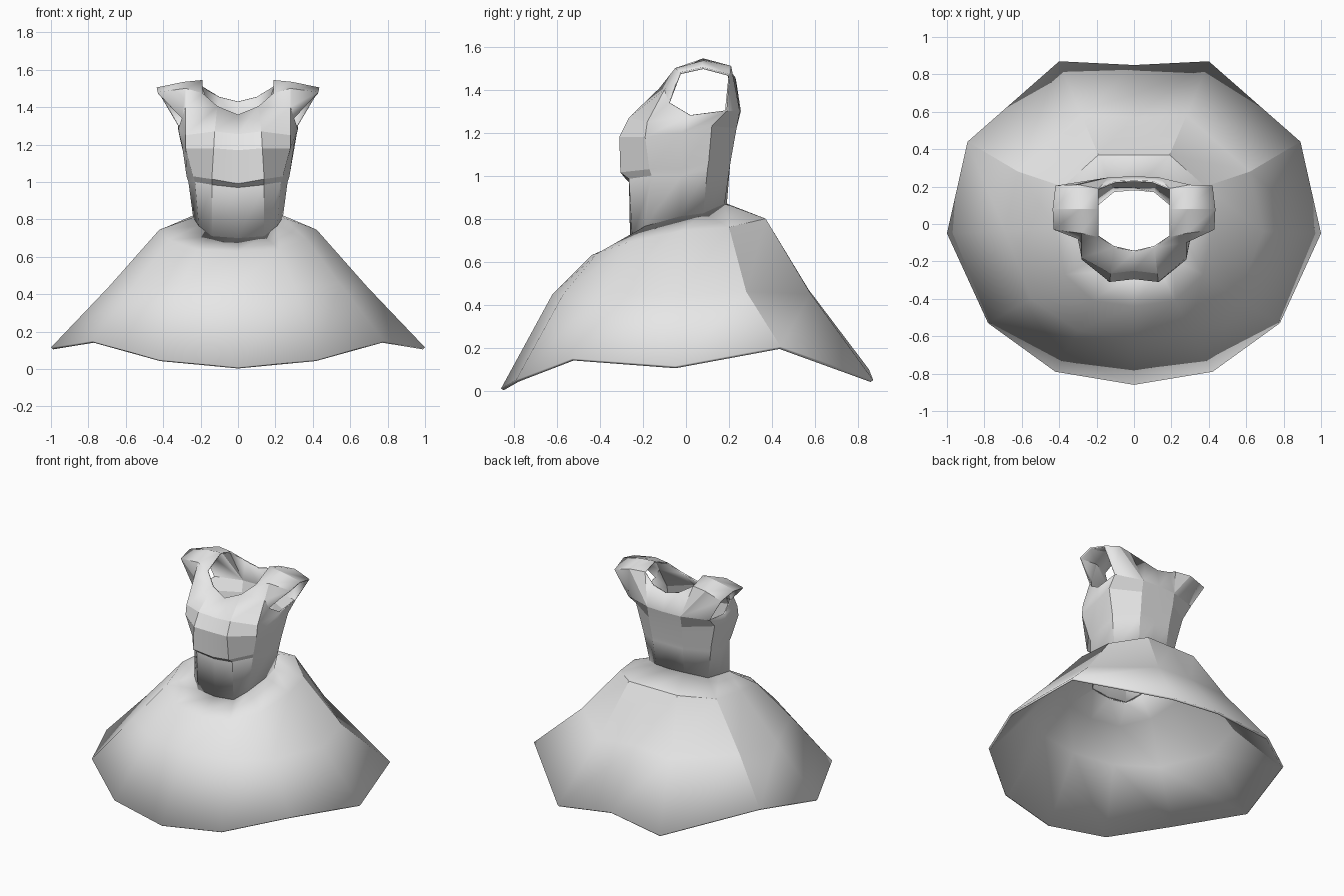
import bpy, bmesh

if "Cube" in bpy.data.objects:
    bpy.data.objects.remove(bpy.data.objects["Cube"])

cloth = bpy.data.materials.new("grey_cloth")
cloth.diffuse_color = (0.8, 0.8, 0.8, 1)
cloth.use_nodes = True
cloth.node_tree.nodes["Principled BSDF"].inputs["Base Color"].default_value = cloth.diffuse_color


def build(name, points, faces, thickness, angle):
    """Make the right half (x >= 0), mirror it and give the cloth thickness."""
    mesh = bpy.data.meshes.new(name)
    bm = bmesh.new()
    verts = {}

    def vert(key, side):
        x, y, z = points[key]
        k = (key, side if x else 1)
        if k not in verts:
            verts[k] = bm.verts.new((x * side, y, z))
        return verts[k]

    for f in faces:
        bm.faces.new([vert(k, 1) for k in f])
        bm.faces.new([vert(k, -1) for k in reversed(f)])
    bm.to_mesh(mesh)
    bm.free()
    ob = bpy.data.objects.new(name, mesh)
    bpy.context.collection.objects.link(ob)
    mesh.materials.append(cloth)
    bpy.ops.object.select_all(action='DESELECT')
    ob.select_set(True)
    bpy.context.view_layer.objects.active = ob
    bpy.ops.object.shade_smooth_by_angle(angle=angle)
    solid = ob.modifiers.new("thickness", 'SOLIDIFY')
    solid.thickness = thickness
    solid.offset = -1
    return ob


def rings(rows):
    """Half rings from front centre to back centre, bottom row first."""
    pts = {(r, c): p for r, row in enumerate(rows) for c, p in enumerate(row)}
    fcs = [[(r, c), (r, c + 1), (r + 1, c + 1), (r + 1, c)]
           for r in range(len(rows) - 1) for c in range(len(rows[0]) - 1)]
    return pts, fcs


waist = [(0, -.26, .70), (.14, -.25, .71), (.21, -.19, .765), (.24, -.03, .81),
         (.23, .08, .825), (.11, .18, .87), (0, .19, .87)]

# Flared skirt: uneven hem, knee ring, hip ring, waist
hem = [(0, -.86, .01), (.42, -.79, .05), (.78, -.53, .15), (1, -.05, .115),
       (.89, .44, .205), (.40, .87, .05), (0, .85, .10)]
knee = [(0, -.62, .45), (.30, -.57, .45), (.55, -.40, .45), (.69, -.04, .44),
        (.62, .28, .46), (.28, .58, .45), (0, .57, .47)]
hip = [(0, -.44, .63), (.22, -.41, .64), (.37, -.27, .69), (.42, -.02, .745),
       (.38, .20, .76), (.19, .37, .80), (0, .37, .80)]
pts, fcs = rings([hem, knee, hip, waist])
build("skirt", pts, fcs, .015, .5)

# Bodice: fitted rings from the waist up to the chest
under_bust = [(0, -.265, .97), (.14, -.265, .985), (.23, -.16, 1.0), (.265, -.02, 1.0),
              (.265, .10, 1.03), (.12, .205, 1.05), (0, .205, 1.05)]
ledge = [(0, -.285, .99), (.14, -.305, 1.015), (.24, -.17, 1.03), (.275, -.02, 1.03),
         (.27, .105, 1.06), (.12, .21, 1.08), (0, .21, 1.08)]
bust = [(0, -.295, 1.17), (.13, -.31, 1.18), (.28, -.19, 1.18), (.30, -.02, 1.2),
        (.31, .12, 1.23), (.13, .235, 1.22), (0, .235, 1.22)]
chest = [(0, -.25, 1.255), (.125, -.265, 1.27), (.28, -.18, 1.25), (.32, .02, 1.28),
         (.32, .19, 1.30), (.13, .25, 1.30), (0, .255, 1.30)]
pts, fcs = rings([waist, under_bust, ledge, bust, chest])

# Neckline (n), shoulder middle (m) and armhole edge (a)
pts.update({
    "n0": (0, -.15, 1.36), "n1": (.11, -.125, 1.405), "n2": (.19, -.07, 1.475),
    "n3": (.19, .08, 1.545), "n4": (.19, .19, 1.51), "n5": (.10, .23, 1.455),
    "n6": (0, .235, 1.43), "p": (.28, -.10, 1.40),
    "m2": (.28, -.05, 1.50), "m3": (.29, .08, 1.535), "m4": (.30, .21, 1.51),
    "a2": (.42, .205, 1.47), "a3": (.435, .08, 1.505), "a4": (.43, -.03, 1.48),
    "a5": (.30, -.08, 1.34)})
c = [(4, i) for i in range(7)]
fcs += [
    [c[0], c[1], "n1", "n0"], [c[1], c[2], "p", "n1"],              # front yoke
    [c[2], c[3], "a5"], [c[2], "a5", "p"],
    ["n1", "p", "m2", "n2"], ["p", "a5", "a4", "m2"],
    ["n2", "m2", "m3", "n3"], ["m2", "a4", "a3", "m3"],             # shoulder strap
    ["n3", "m3", "m4", "n4"], ["m3", "a3", "a2", "m4"],
    [c[4], c[5], "m4", "a2"], [c[5], "n4", "m4"],                   # back yoke
    [c[5], "n5", "n4"], [c[5], c[6], "n6", "n5"]]
build("bodice", pts, fcs, .01, .3)
